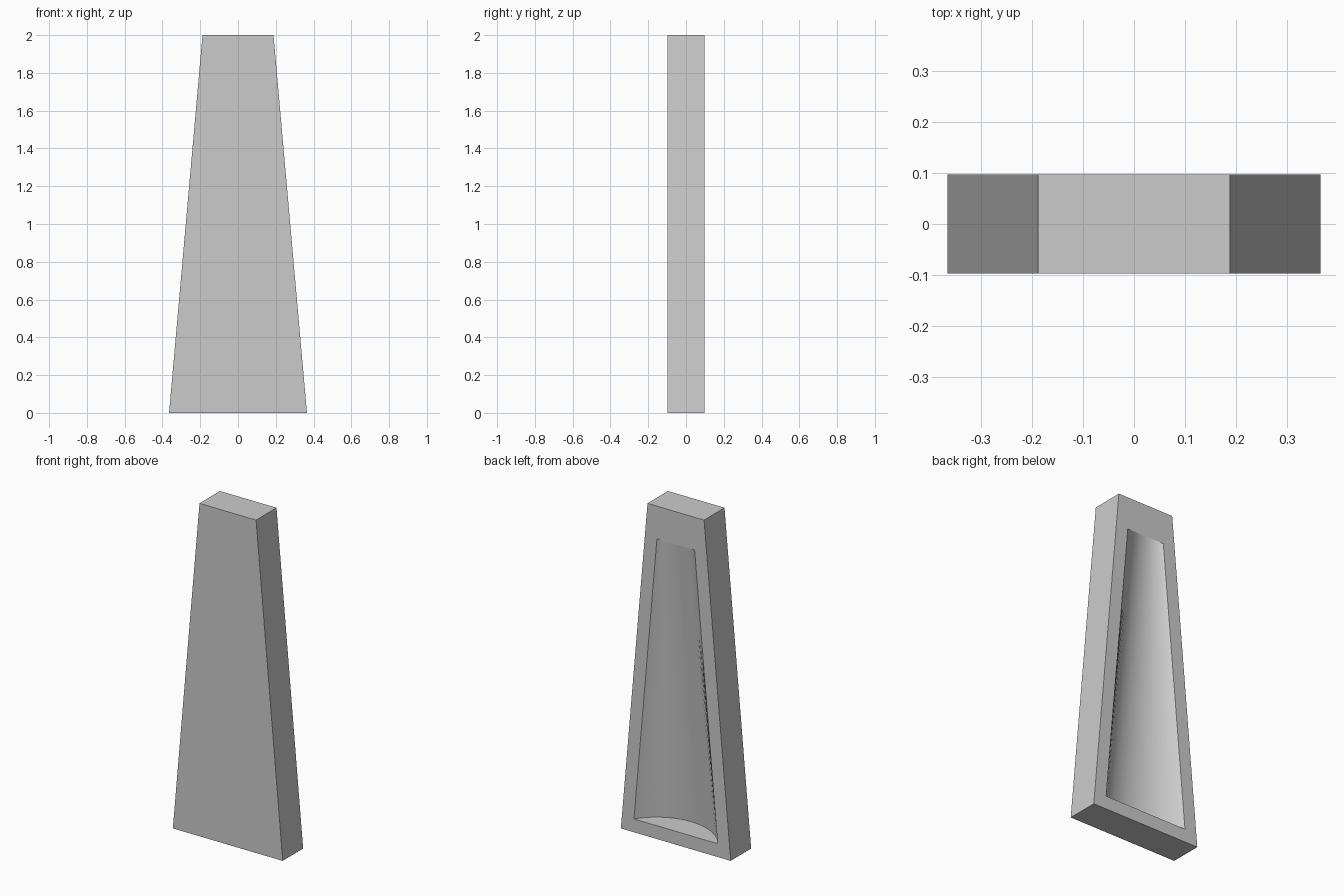
import bpy, bmesh, math

cube = bpy.data.objects.get("Cube")
if cube:
    bpy.data.objects.remove(cube, do_unlink=True)

HEIGHT, HALF_DEPTH = 2.0, 0.097
BASE_HALF, TOP_HALF = 0.365, 0.188
RIM = 0.08                       # frame width beside the hollow
Z_LOW, Z_HIGH = 0.08, 1.804      # hollow ends
SCOOP_LOW, SCOOP_HIGH = 0.15, 0.0  # hollow depth at each end
SEGMENTS = 24


def half_width(z):
    return BASE_HALF + (TOP_HALF - BASE_HALF) * z / HEIGHT


def arc_depth(u, half, depth):
    """Depth of a circular arc of given chord and sagitta at u in -1..1."""
    radius = (half * half + depth * depth) / (2 * depth)
    return math.sqrt(radius ** 2 - (u * half) ** 2) - (radius - depth)


bm = bmesh.new()


def corners(y):
    return [bm.verts.new((s * half_width(z), y, z))
            for s, z in ((-1, 0), (1, 0), (1, HEIGHT), (-1, HEIGHT))]


# tapered slab: front and four sides
front, back = corners(-HALF_DEPTH), corners(HALF_DEPTH)
bm.faces.new(front)
for i in range(4):
    j = (i + 1) % 4
    bm.faces.new((front[i], back[i], back[j], front[j]))

# hollow: arc at the bottom running out to a straight edge at the top
low_half = half_width(Z_LOW) - RIM
high_half = half_width(Z_HIGH) - RIM
low, high = [], []
for k in range(SEGMENTS + 1):
    u = -math.cos(math.pi * k / SEGMENTS)
    sag = arc_depth(u, low_half, SCOOP_LOW)
    low.append(bm.verts.new((u * low_half, HALF_DEPTH - sag, Z_LOW)))
    high.append(bm.verts.new((u * high_half, HALF_DEPTH - sag * SCOOP_HIGH / SCOOP_LOW, Z_HIGH)))
for k in range(SEGMENTS):
    bm.faces.new((low[k], low[k + 1], high[k + 1], high[k])).smooth = True
bm.faces.new(low)                # hollow floor

# back frame around the hollow
bm.faces.new((back[0], back[1], low[-1], low[0]))
bm.faces.new((back[1], back[2], high[-1], low[-1]))
bm.faces.new([back[2], back[3]] + high)
bm.faces.new((back[3], back[0], low[0], high[0]))

bmesh.ops.recalc_face_normals(bm, faces=bm.faces)
for e in bm.edges:               # keep the rim crisp
    e.smooth = all(f.smooth for f in e.link_faces)

mesh = bpy.data.meshes.new("tapered_slab")
bm.to_mesh(mesh)
bm.free()
slab = bpy.data.objects.new("tapered_slab", mesh)
bpy.context.collection.objects.link(slab)

# plain grey
grey = bpy.data.materials.new("light_grey")
grey.use_nodes = True
colour = (0.6, 0.6, 0.6, 1.0)
grey.diffuse_color = colour
grey.node_tree.nodes["Principled BSDF"].inputs["Base Color"].default_value = colour
mesh.materials.append(grey)
